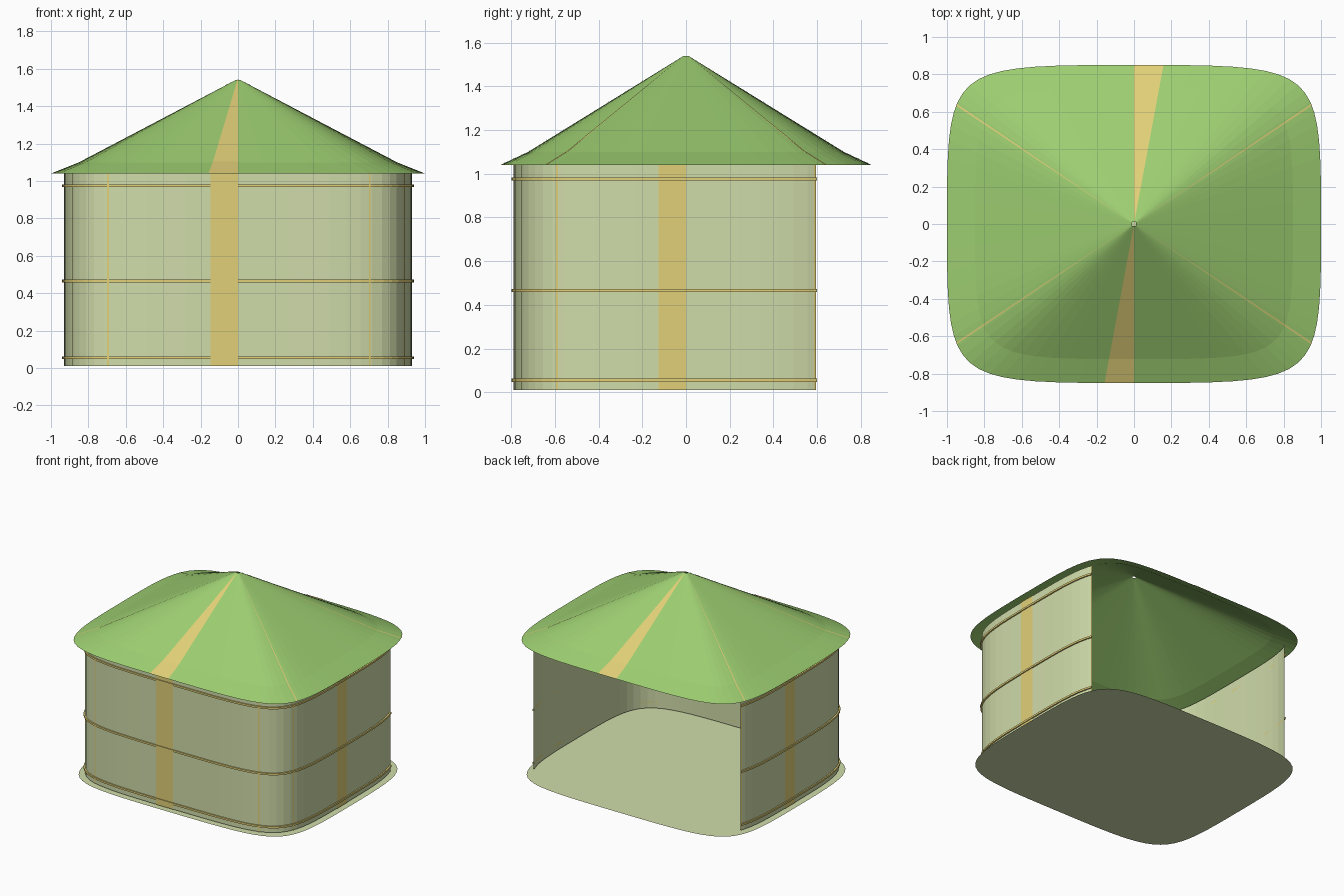
import bpy

cube = bpy.data.objects.get("Cube")
if cube:
    bpy.data.objects.remove(cube, do_unlink=True)

STEPS = 18        # segments per quarter of the outline
DEPTH = 0.85      # outline depth relative to its width
WALL = 0.93       # wall scale relative to the eave
BAND = 1 / STEPS  # band width along the outline
SEAM = 0.009


def material(name, rgb):
    linear = [((c / 255 + 0.055) / 1.055) ** 2.4 for c in rgb] + [1]
    mat = bpy.data.materials.new(name)
    mat.use_nodes = True
    mat.diffuse_color = linear
    mat.node_tree.nodes["Principled BSDF"].inputs["Base Color"].default_value = linear
    return mat


green = material("roof green", (157, 206, 113))
pale = material("pale sage", (208, 220, 170))
gold = material("trim gold", (226, 208, 120))


def outline(u):
    """Rounded-square outline; u counts quarter turns from +x."""
    q, t = int(u // 1) % 4, u % 1
    x, y = 1 - t ** 3, 1 - (1 - t) ** 3
    for _ in range(q):
        x, y = -y, x
    return x, y * DEPTH


def stations(a, b):
    grid = [k / STEPS for k in range(5 * STEPS)]
    return [a] + [u for u in grid if a + 1e-5 < u < b - 1e-5] + [b]


def add_object(name, verts, faces, mat):
    mesh = bpy.data.meshes.new(name)
    mesh.from_pydata(verts, [], faces)
    mesh.materials.append(mat)
    obj = bpy.data.objects.new(name, mesh)
    bpy.context.collection.objects.link(obj)
    return obj


def sweep(name, start, end, profile, mat, closed=False):
    """Sweep a (scale, height) profile along part of the outline."""
    us = stations(start, end)
    n = len(profile)
    verts = [(x * s, y * s, z) for x, y in map(outline, us) for s, z in profile]
    faces = []
    for i in range(len(us) - 1):
        for j in range(n if closed else n - 1):
            k = (j + 1) % n
            faces.append((i * n + j, (i + 1) * n + j, (i + 1) * n + k, i * n + k))
    if closed:
        last = (len(us) - 1) * n
        faces += [tuple(range(n))[::-1], tuple(range(last, last + n))]
    return add_object(name, verts, faces, mat)


# Floor sheet
rim = [outline(k / STEPS) for k in range(4 * STEPS)]
add_object("floor", [(x * 0.97, y * 0.97, 0) for x, y in rim],
           [tuple(range(len(rim)))], pale)

# Wall, open at the back
FIRST, LAST = 1.63, 4.37
sweep("wall", FIRST, LAST, [(WALL, 0.01), (WALL, 1.045)], pale)

# Roof with a slight flare at the eave and a tiny vent at the peak
roof = [(1, 1.04), (0.85, 1.10), (0.012, 1.54)]
sweep("roof", 0, 4, roof, green)
roof_trim = [(s, z + 0.003) for s, z in roof]

# Horizontal rails
for label, z in (("lower", 0.055), ("middle", 0.465), ("upper", 0.975)):
    section = [(WALL, z - 0.007), (WALL + 0.01, z - 0.007),
               (WALL + 0.01, z + 0.007), (WALL, z + 0.007)]
    sweep(label + "_rail", FIRST, LAST, section, gold, closed=True)

# Wide wall bands and thin wall seams
plate = [(WALL + 0.003, 0.01), (WALL + 0.003, 1.045)]
for label, u in (("right", 2), ("front", 3), ("left", 4)):
    sweep(label + "_wall_band", u - BAND, u, plate, gold)
for i, u in enumerate((FIRST, 2.37, 2.63, 3.37, 3.63, LAST - SEAM)):
    sweep(f"wall_seam_{i + 1}", u, u + SEAM, plate, gold)

# Tapering roof bands and corner seams
for label, u in (("back", 1), ("front", 3)):
    sweep(label + "_roof_band", u - BAND, u, roof_trim, gold)
for i, u in enumerate((0.37, 1.63, 2.37, 3.63)):
    sweep(f"roof_seam_{i + 1}", u - SEAM / 2, u + SEAM / 2, roof_trim, gold)
